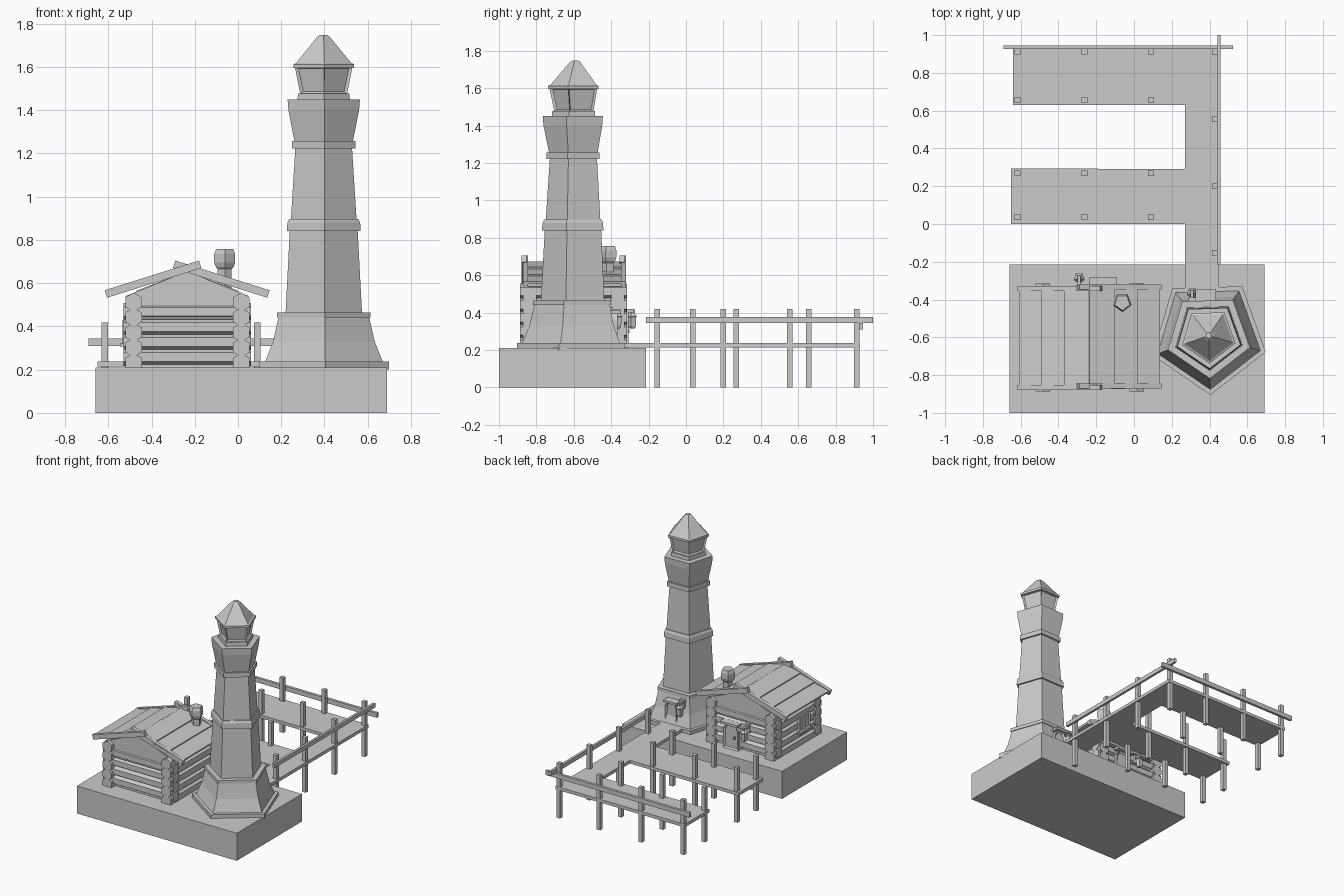
import bpy, bmesh, math
from math import sin, cos, pi

if "Cube" in bpy.data.objects:
    bpy.data.objects.remove(bpy.data.objects["Cube"])


def finish(name, bm):
    bmesh.ops.recalc_face_normals(bm, faces=bm.faces)
    me = bpy.data.meshes.new(name)
    bm.to_mesh(me)
    bm.free()
    ob = bpy.data.objects.new(name, me)
    bpy.context.collection.objects.link(ob)
    return ob


def prism(name, pts, axis, t0, t1, inset=0, depth=0):
    """Extrude a 2D outline along an axis; optionally recess the face at t1."""
    put = {'x': lambda a, b, t: (t, a, b),
           'y': lambda a, b, t: (a, t, b),
           'z': lambda a, b, t: (a, b, t)}[axis]
    bm = bmesh.new()
    lo = [bm.verts.new(put(a, b, t0)) for a, b in pts]
    hi = [bm.verts.new(put(a, b, t1)) for a, b in pts]
    n = len(pts)
    bm.faces.new(lo)
    cap = bm.faces.new(hi)
    for i in range(n):
        bm.faces.new((lo[i], lo[(i + 1) % n], hi[(i + 1) % n], hi[i]))
    bmesh.ops.recalc_face_normals(bm, faces=bm.faces)
    if inset:
        bmesh.ops.inset_region(bm, faces=[cap], thickness=inset)
        bmesh.ops.translate(bm, verts=cap.verts, vec=-cap.normal * depth)
    return finish(name, bm)


def box(name, x0, x1, y0, y1, z0, z1):
    return prism(name, [(x0, y0), (x1, y0), (x1, y1), (x0, y1)], 'z', z0, z1)


def loft(name, x, y, rings, n=5, turn=0.03, panel=0):
    """Stack of n-sided rings (z, radius), one corner toward the front."""
    bm = bmesh.new()
    loops = []
    for z, r in rings:
        loops.append([bm.verts.new((x + r * cos(-pi / 2 + turn + 2 * pi * i / n),
                                    y + r * sin(-pi / 2 + turn + 2 * pi * i / n), z))
                      for i in range(n)])
    sides = []
    for a, b in zip(loops, loops[1:]):
        for i in range(n):
            j = (i + 1) % n
            sides.append(bm.faces.new((a[i], a[j], b[j], b[i])))
    bm.faces.new(loops[0])
    bm.faces.new(loops[-1])
    bmesh.ops.recalc_face_normals(bm, faces=bm.faces)
    if panel:
        bmesh.ops.inset_individual(bm, faces=sides, thickness=panel, depth=-panel)
    return finish(name, bm)


def hexagon(a, b, r):
    return [(a + r * sin(pi * i / 3), b + r * cos(pi * i / 3)) for i in range(6)]


def arch(x, z, w, h):
    side = [(x + w, z), (x + w, z + h * .78), (x + w * .6, z + h)]
    return side + [(2 * x - a, b) for a, b in reversed(side)]


def lamp(name, x, y_wall, y, z):
    box(name + "_bracket", x - .008, x + .008, y_wall, y + .015, z + .085, z + .102)
    box(name + "_brace", x - .02, x + .02, y_wall, y_wall + .02, z + .05, z + .115)
    loft(name, x, y, [(z, .015), (z + .01, .022), (z + .06, .025), (z + .065, .03), (z + .09, .008)])


# ground block
box("ground_block", -.66, .69, -1, -.215, 0, .21)

# lighthouse tower
TX, TY = .395, -.59
loft("tower_plinth", TX, TY, [(.2, .315), (.238, .315)])
loft("tower_foot", TX, TY, [(.235, .287), (.33, .247), (.445, .22)])
loft("foot_trim", TX, TY, [(.44, .228), (.465, .228)])
loft("tower_lower", TX, TY, [(.46, .186), (.845, .165)])
loft("lower_band", TX, TY, [(.84, .180), (.88, .177), (.897, .168)])
loft("tower_upper", TX, TY, [(.89, .160), (1.225, .138)])
loft("upper_band", TX, TY, [(1.222, .155), (1.257, .155)])
loft("gallery", TX, TY, [(1.25, .141), (1.40, .172), (1.45, .176)])
loft("lantern_base", TX, TY, [(1.44, .128), (1.478, .125)])
loft("lantern_room", TX, TY, [(1.475, .114), (1.60, .140)], panel=.013)
loft("lantern_roof", TX, TY, [(1.595, .148), (1.612, .148), (1.617, .135), (1.735, .034), (1.748, .018)])

# tower door, canopy and lamp
prism("tower_door", arch(.385, .225, .048, .17), 'y', -.46, -.365, .012, .012)
box("tower_door_canopy", .325, .435, -.43, -.347, .395, .412)
lamp("tower_lamp", .308, -.41, -.365, .315)

# cabin body
CX = -.235
prism("cabin_wall", [(-.47, .2), (.0, .2), (.0, .565), (CX, .655), (-.47, .565)], 'y', -.845, -.355)
prism("cabin_gable", [(-.45, .435), (-.02, .435), (.05, .54), (CX, .655), (-.52, .54)], 'y', -.862, -.338)

# cabin log walls, courses alternate in height
for k in range(4):
    for side, y in (("front", -.835), ("back", -.365)):
        prism(f"{side}_log_{k}", hexagon(y, .258 + .07 * k, .041), 'x', -.53, .06)
for k in range(5):
    for side, x in (("left", -.483), ("right", .015)):
        prism(f"{side}_log_{k}", hexagon(x, .232 + .07 * k, .044), 'y', -.888, -.315)

# cabin roof: overlapping boards each side, crossed barge boards at both ends
SL = math.radians(17.5)


def slope_quad(s, u0, u1, lift0, lift1, th):
    def at(u, v):
        return (CX + s * (u * cos(SL) + v * sin(SL)), .662 - u * sin(SL) + v * cos(SL))
    return [at(u0, lift0), at(u1, lift1), at(u1, lift1 + th), at(u0, lift0 + th)]


for s, side in ((-1, "left"), (1, "right")):
    for i in range(3):
        y0, y1 = -.868 - .006 * (i % 2), -.342 + .007 * (i % 2)
        prism(f"{side}_roof_board_{i}", slope_quad(s, .125 * i - .005, .125 * i + .135, -.006, .006, .016),
              'y', y0, y1)
    for end, y in (("front", -.862), ("back", -.338)):
        o = .004 * s
        prism(f"{side}_{end}_barge_board", slope_quad(s, -.065, .392, -.012, -.012, .036),
              'y', y - .014 + o, y + .014 + o)

# chimney
loft("chimney", -.062, -.415, [(.57, .034), (.665, .034), (.675, .043), (.695, .051), (.735, .051), (.757, .042)])

# cabin door, canopy and lamp on the back wall
prism("cabin_door", arch(-.16, .21, .062, .19), 'y', -.37, -.308, .014, .012)
box("cabin_door_canopy", -.235, -.09, -.36, -.28, .4, .418)
box("cabin_door_handle", -.195, -.185, -.325, -.303, .29, .31)
lamp("cabin_lamp", -.29, -.345, -.287, .315)

# cabin side window, two panes with a sill
for i, y in enumerate((-.735, -.67)):
    prism(f"window_pane_{i}", [(y, .32), (y + .062, .32), (y + .062, .43), (y, .43)], 'x', -.46, -.535, .011, .01)
box("window_sill", -.545, -.48, -.745, -.598, .308, .321)

# pier deck
prism("pier_deck", [(.27, -.345), (.45, -.345), (.45, .93), (-.64, .93), (-.64, .63), (.27, .63),
                    (.27, .29), (-.65, .295), (-.65, 0), (.27, 0)], 'z', .214, .238)

# pier posts
spots = [(x, y) for x in (-.617, -.262, .09) for y in (.037, .268, .657, .913)]
spots += [(.427, y) for y in (-.153, .2, .555, .913)]
for i, (x, y) in enumerate(spots):
    box(f"pier_post_{i}", x - .015, x + .015, y - .015, y + .015, 0, .418)

# pier rails
box("back_rail", -.692, .523, .926, .946, .31, .345)
box("side_rail", .441, .459, -.215, 1.0, .345, .377)
